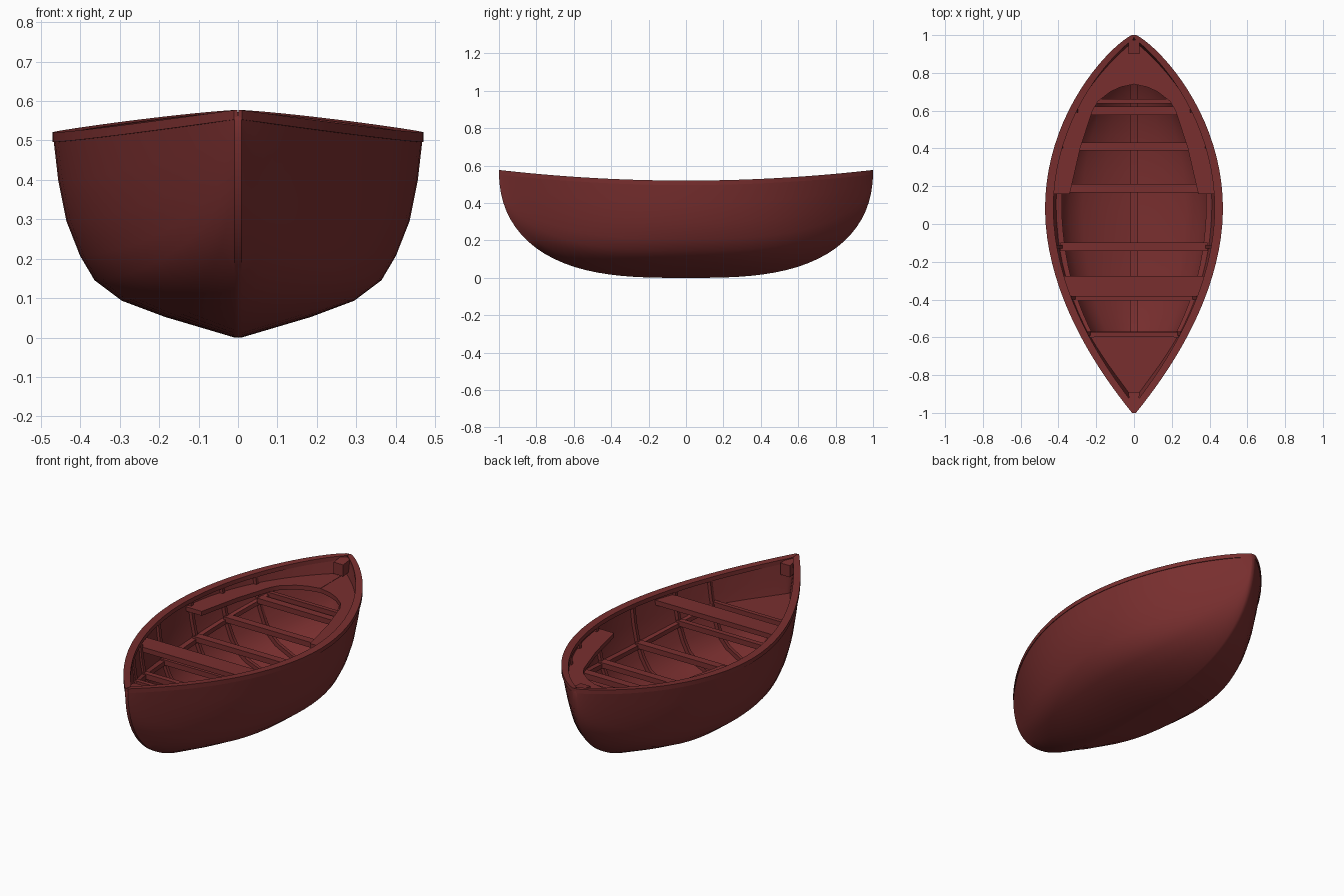
import bpy, bmesh, math

cube = bpy.data.objects.get("Cube")
if cube:
    bpy.data.objects.remove(cube, do_unlink=True)

red = bpy.data.materials.new("dark_red_wood")
red.use_nodes = True
red.diffuse_color = (0.19, 0.028, 0.028, 1)
red.node_tree.nodes["Principled BSDF"].inputs["Base Color"].default_value = red.diffuse_color

KEEL = 0.009
SECTION = [(0, 0), (.1, .38), (.18, .62), (.28, .77), (.4, .85), (.57, .925), (.77, .97), (1, 1)]


def lerp_table(table, v):
    for (a, p), (b, q) in zip(table, table[1:]):
        if v <= b:
            return p + (q - p) * max(0, v - a) / (b - a)
    return table[-1][1]


# Hull shape: sheer height, keel height, half beam at the top and at any height
def sheer(y):
    return 0.518 + 0.057 * y * y


def keel(y):
    return 0.57 * (1 - max(0, 1 - abs(y) ** 3) ** 0.4545)


def beam(y):
    u = (y - 0.08) / (0.92 if y > 0.08 else 1.08)
    curve = max(0, 1 - u * u) ** 0.82 if u > 0 else max(0, 1 - abs(u) ** 1.9)
    return KEEL + (0.47 - KEEL) * curve


def half_width(y, t):
    e = y ** 4
    f = (1 - e) * lerp_table(SECTION, t) + e * t ** 0.75
    return KEEL + (beam(y) - KEEL) * f


def width_at(y, z):
    return half_width(y, min(1, max(0, (z - keel(y)) / (sheer(y) - keel(y)))))


def side_point(y, t, inset=0.0):
    z = keel(y) + t * (sheer(y) - keel(y)) + inset * (1 - t)
    return max(0.002, half_width(y, t) - inset), min(z, sheer(y))


def loft(name, rings):
    """Skin a row of closed rings and cap both ends."""
    bm = bmesh.new()
    rows = [[bm.verts.new(p) for p in ring] for ring in rings]
    n = len(rows[0])
    for a, b in zip(rows, rows[1:]):
        for i in range(n):
            j = (i + 1) % n
            bm.faces.new((a[i], a[j], b[j], b[i]))
    bm.faces.new(rows[0])
    bm.faces.new(rows[-1])
    bmesh.ops.recalc_face_normals(bm, faces=bm.faces)
    mesh = bpy.data.meshes.new(name)
    bm.to_mesh(mesh)
    bm.free()
    mesh.materials.append(red)
    mesh.shade_smooth()
    mesh.set_sharp_from_angle(angle=math.radians(35))
    obj = bpy.data.objects.new(name, mesh)
    bpy.context.collection.objects.link(obj)


def slab(x0, x1, y, z0, z1):
    return [(x0, y, z0), (x1, y, z0), (x1, y, z1), (x0, y, z1)]


def steps(a, b, n):
    return [a + (b - a) * i / n for i in range(n + 1)]


def bar_height(y):
    return 0.31 + 0.28 * y * y


stations = [0.9998 * math.sin(math.pi / 2 * k / 22) for k in range(-22, 23)]
levels = [t for t, f in SECTION]

# Hull shell, outer skin joined to inner skin
rings = []
for y in stations:
    outer = [side_point(y, t) for t in levels]
    inner = [side_point(y, t, 0.022) for t in levels]
    ring = [(-x, y, z) for x, z in reversed(outer)] + [(x, y, z) for x, z in outer]
    yi = y * 0.985
    ring += [(x, yi, z) for x, z in reversed(inner)] + [(-x, yi, z) for x, z in inner]
    rings.append(ring)
loft("hull", rings)

# Gunwale rails
for side, label in ((1, "left"), (-1, "right")):
    rings = []
    for y in stations:
        w, z = beam(y), sheer(y)
        rings.append(slab(side * max(0.001, w - 0.043), side * (w + 0.001), y, z - 0.022, z + 0.002))
    loft(label + "_gunwale", rings)

    # Stringer along the inner side, carrying the cross bars
    rings = []
    for y in steps(-0.6, 0.66, 20):
        z = bar_height(y) - 0.01
        w = width_at(y, z - 0.025) - 0.016
        rings.append(slab(side * (w - 0.03), side * w, y, z - 0.025, z))
    loft(label + "_stringer", rings)

# Stern bench with an arched opening
OPENING = [(0.16, .34), (.4, .285), (.6, .22), (.65, .19), (.7, .125), (.725, .07), (.74, .001)]
bench_y = [y for y, x in OPENING] + [0.28, 0.5] + steps(0.78, 0.975, 7)
for side, label in ((1, "left"), (-1, "right")):
    rings = []
    for y in sorted(bench_y):
        outer = max(0.004, width_at(y, 0.45) - 0.01)
        rings.append(slab(side * lerp_table(OPENING, y), side * outer, y, 0.455, 0.48))
    loft(label + "_stern_bench", rings)

# Bow deck and rowing seat
for name, y0, y1, z, n in (("bow_deck", -0.95, -0.57, 0.38, 10), ("rowing_seat", -0.385, -0.275, 0.488, 3)):
    rings = []
    for y in steps(y0, y1, n):
        w = max(0.004, width_at(y, z - 0.028) - 0.01)
        rings.append(slab(-w, w, y, z - 0.028, z))
    loft(name, rings)

# Cross bars between the stringers
for y, d in ((-0.585, 0.012), (-0.39, 0.015), (-0.12, 0.022), (0.19, 0.022), (0.41, 0.022),
             (0.6, 0.022), (0.65, 0.012)):
    z = bar_height(y)
    w = min(width_at(yy, z - 0.03) for yy in (y - d, y + d)) - 0.02
    loft("cross_bar", [slab(-w, w, yy, z - 0.03, z) for yy in (y - d, y + d)])

# Ribs bent to the planking
for y in (-0.58, -0.39, -0.12, 0.19, 0.41, 0.6):
    path = [(-1, t) for t in reversed(levels)] + [(1, t) for t in levels]
    rings = []
    for side, t in path:
        t = min(t, 0.95)
        a, b = side_point(y, t, 0.015), side_point(y, t, 0.04)
        rings.append([(side * a[0], y - 0.01, a[1]), (side * a[0], y + 0.01, a[1]),
                      (side * b[0], y + 0.01, b[1]), (side * b[0], y - 0.01, b[1])])
    loft("rib", rings)

# Keelson along the floor
loft("keelson", [slab(-0.02, 0.02, y, keel(y) + 0.015, keel(y) + 0.055) for y in steps(-0.85, 0.85, 24)])

# Stem blocks at both ends
for y0, y1, name in ((-0.975, -0.89, "bow_block"), (0.9, 0.975, "stern_block")):
    rings = []
    for y in (y0, y1):
        w = min(0.03, beam(y) - 0.008)
        rings.append(slab(-w, w, y, sheer(y) - 0.07, sheer(y) - 0.004))
    loft(name, rings)
